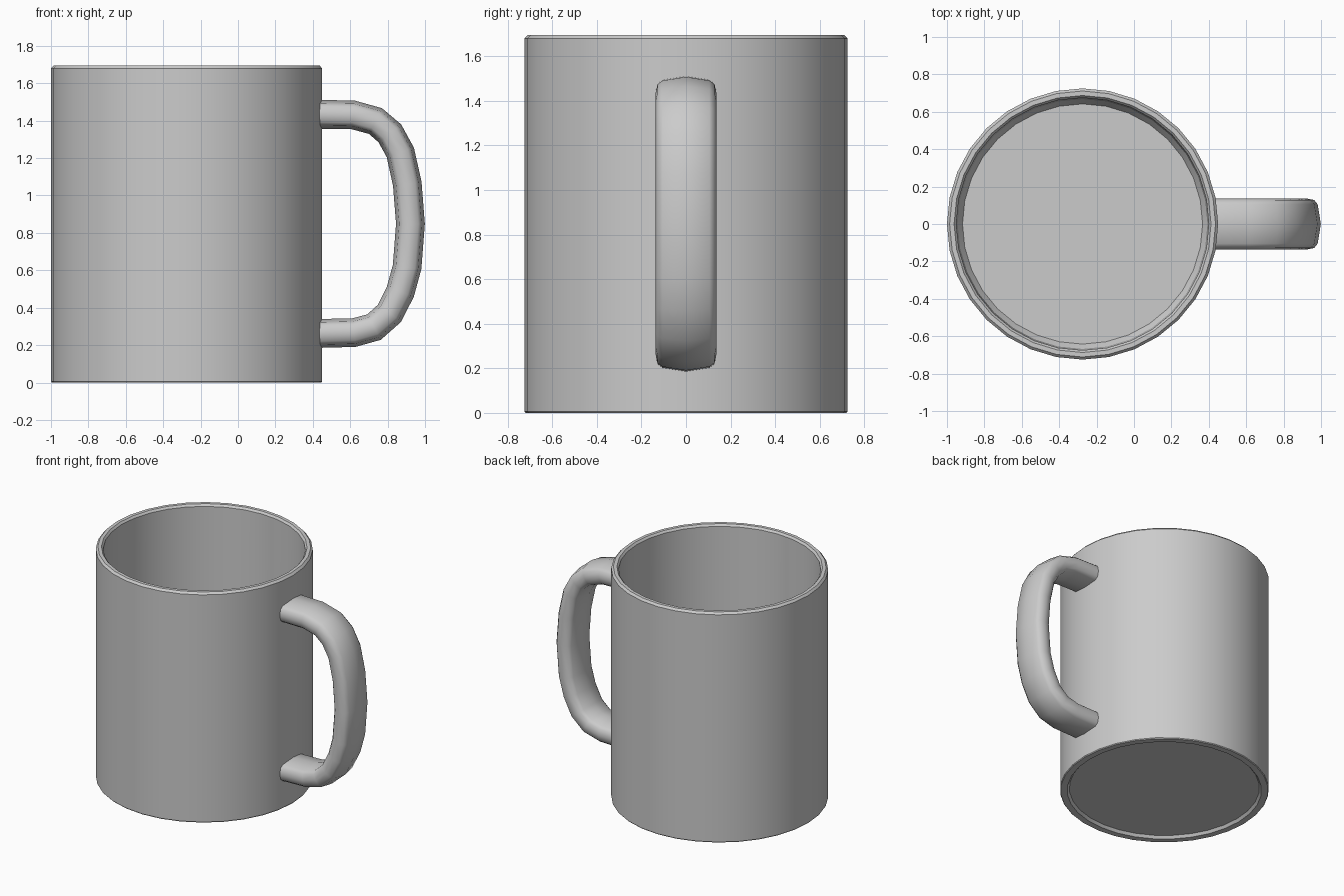
import bpy, bmesh, math
from mathutils import Vector

if "Cube" in bpy.data.objects:
    bpy.data.objects.remove(bpy.data.objects["Cube"])


def finish(bm, name, angle):
    bmesh.ops.recalc_face_normals(bm, faces=bm.faces)
    me = bpy.data.meshes.new(name)
    bm.to_mesh(me)
    bm.free()
    ob = bpy.data.objects.new(name, me)
    bpy.context.collection.objects.link(ob)
    bpy.ops.object.select_all(action='DESELECT')
    ob.select_set(True)
    bpy.context.view_layer.objects.active = ob
    bpy.ops.object.shade_smooth_by_angle(angle=math.radians(angle))
    return ob


def skin(bm, rings):
    """Bridge successive vertex rings and cap both ends."""
    loops = [[bm.verts.new(p) for p in ring] for ring in rings]
    n = len(loops[0])
    for a, b in zip(loops, loops[1:]):
        for i in range(n):
            j = (i + 1) % n
            bm.faces.new((a[i], a[j], b[j], b[i]))
    bm.faces.new(loops[0])
    bm.faces.new(loops[-1])


# Cup: underside recess, outer wall, rounded rim, inner wall, floor (radius, z)
SIDES, CX = 32, -0.275
profile = [(0.66, 0.02), (0.675, 0.0), (0.72, 0.0), (0.725, 0.006),
           (0.725, 1.68), (0.711, 1.695), (0.687, 1.695), (0.675, 1.68),
           (0.668, 0.11), (0.642, 0.07)]
bm = bmesh.new()
skin(bm, [[(CX + r * math.cos(2 * math.pi * i / SIDES),
            r * math.sin(2 * math.pi * i / SIDES), z) for i in range(SIDES)]
          for r, z in profile])
finish(bm, "cup_body", 30)

# Handle: a flattened section swept along a D-shaped path (x, z)
path = [(0.42, 1.434), (0.615, 1.431), (0.735, 1.398), (0.812, 1.332),
        (0.868, 1.23), (0.905, 1.063), (0.922, 0.848), (0.904, 0.617),
        (0.868, 0.486), (0.81, 0.37), (0.727, 0.296), (0.62, 0.267),
        (0.42, 0.262)]
section = [(0, 0.077), (0.105, 0.06), (0.128, 0.042), (0.137, 0.0),
           (0.128, -0.042), (0.105, -0.06), (0, -0.077),
           (-0.105, -0.06), (-0.128, -0.042), (-0.137, 0.0),
           (-0.128, 0.042), (-0.105, 0.06)]
pts = [Vector((x, 0, z)) for x, z in path]
rings = []
for i, p in enumerate(pts):
    t = (pts[min(i + 1, len(pts) - 1)] - pts[max(i - 1, 0)]).normalized()
    if i in (0, len(pts) - 1):
        t = Vector((1 if i == 0 else -1, 0, 0))
    out = Vector((-t.z, 0, t.x))  # points away from the grip opening
    rings.append([p + Vector((0, y, 0)) + out * h for y, h in section])
bm = bmesh.new()
skin(bm, rings)
finish(bm, "handle", 50)
